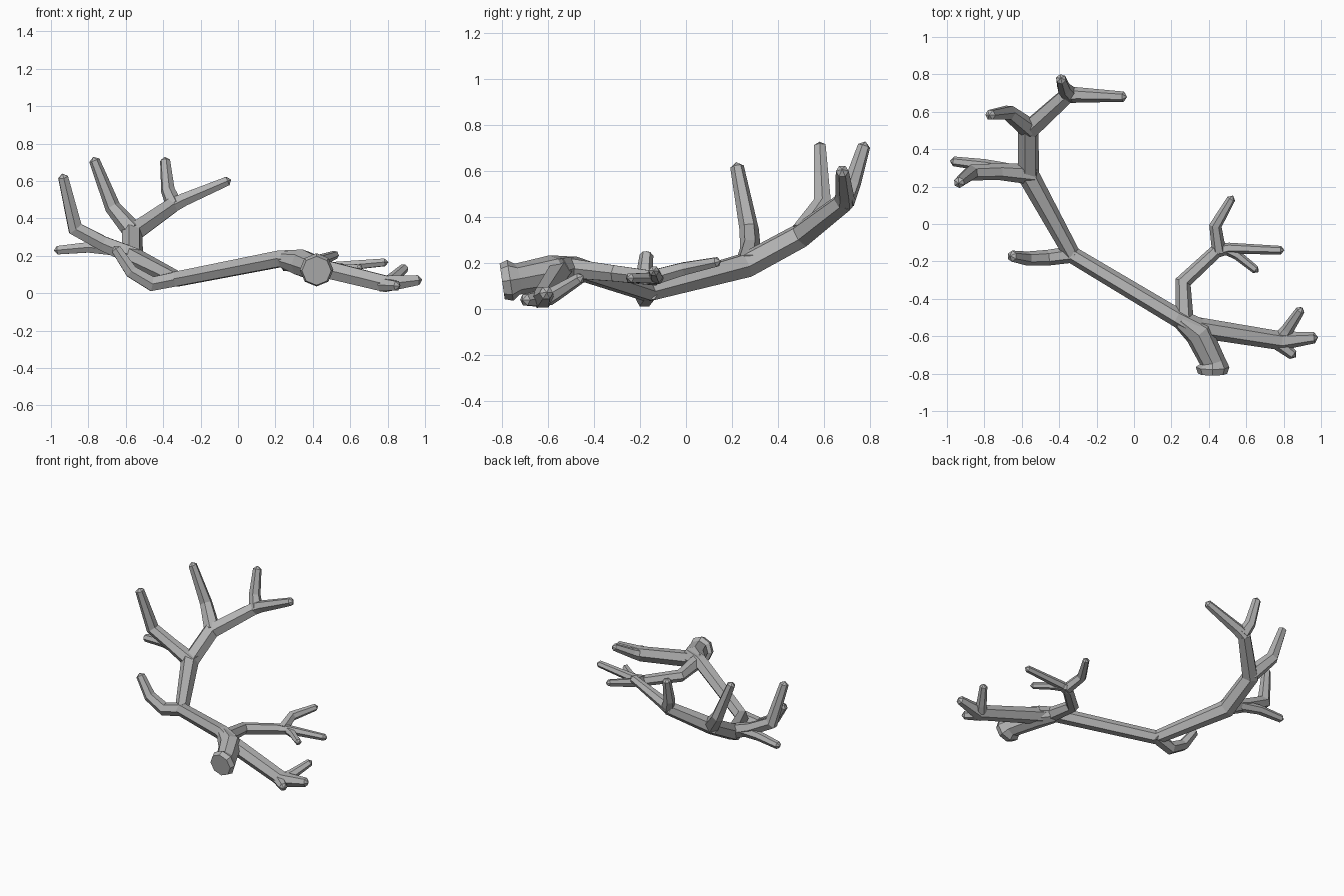
import bpy, bmesh, math
from mathutils import Vector

if "Cube" in bpy.data.objects:
    bpy.data.objects.remove(bpy.data.objects["Cube"], do_unlink=True)

mat = bpy.data.materials.new("bone grey")
mat.use_nodes = True
grey = (0.45, 0.45, 0.45, 1)
mat.diffuse_color = grey
mat.node_tree.nodes["Principled BSDF"].inputs["Base Color"].default_value = grey


def limb(name, path, sides=6, cap=0.02):
    """Faceted tube through (x, y, z, radius) points, mitred at bends, with a pointed tip."""
    pts = [Vector(p[:3]) for p in path]
    radii = [p[3] for p in path]
    dirs = [(b - a).normalized() for a, b in zip(pts, pts[1:])]
    bm = bmesh.new()
    rings = []
    side = dirs[0].cross(Vector((0, 0, 1))).normalized()
    for i, p in enumerate(pts):
        d_in = dirs[max(i - 1, 0)]
        d_out = dirs[min(i, len(dirs) - 1)]
        plane = (d_in + d_out).normalized()
        up = side.cross(d_in)
        ring = []
        for k in range(sides):
            a = math.tau * k / sides
            off = (side * math.cos(a) + up * math.sin(a)) * radii[i]
            off -= d_in * (off.dot(plane) / d_in.dot(plane))
            ring.append(bm.verts.new(p + off))
        rings.append(ring)
        side = d_in.rotation_difference(d_out) @ side
    for r, s in zip(rings, rings[1:]):
        for k in range(sides):
            n = (k + 1) % sides
            bm.faces.new((r[k], r[n], s[n], s[k]))
    bm.faces.new(rings[0][::-1])
    apex = bm.verts.new(pts[-1] + dirs[-1] * cap)
    for k in range(sides):
        bm.faces.new((rings[-1][k], rings[-1][(k + 1) % sides], apex))
    bmesh.ops.recalc_face_normals(bm, faces=bm.faces)
    mesh = bpy.data.meshes.new(name)
    bm.to_mesh(mesh)
    bm.free()
    mesh.materials.append(mat)
    bpy.context.collection.objects.link(bpy.data.objects.new(name, mesh))


# Flared base and thick stem
limb("base_stem", [(.42, -.80, .12, .078), (.42, -.765, .125, .09), (.42, -.735, .13, .068),
                   (.345, -.58, .16, .075), (.25, -.51, .18, .052)], sides=8)

# Main beam sweeping back and up
limb("main_beam", [(.34, -.56, .17, .06), (.23, -.5, .185, .05), (-.33, -.165, .075, .045),
                   (-.565, .26, .19, .058), (-.565, .5, .32, .056), (-.35, .695, .47, .046)])

# Lower front branch with three points
limb("front_branch", [(.32, -.55, .165, .055), (.79, -.625, .05, .05), (.965, -.608, .07, .03)])
limb("front_inner_point", [(.79, -.605, .05, .04), (.82, -.565, .07, .034), (.89, -.46, .135, .025)])
limb("front_outer_point", [(.77, -.635, .045, .04), (.85, -.70, .04, .028)])

# Second branch with three points
limb("middle_branch", [(.27, -.53, .18, .05), (.262, -.31, .155, .04), (.44, -.145, .135, .036),
                       (.51, -.13, .14, .03), (.785, -.14, .165, .023)])
limb("middle_back_point", [(.455, -.15, .135, .038), (.435, -.01, .175, .032), (.52, .135, .205, .023)])
limb("middle_front_point", [(.47, -.125, .135, .03), (.55, -.165, .135, .026), (.65, -.245, .135, .022)])

# Short tine at the lowest bend
limb("bend_tine", [(-.31, -.16, .08, .045), (-.46, -.18, .05, .042), (-.57, -.185, .115, .038),
                   (-.652, -.172, .235, .03)])

# Forked tine on the outer side
limb("outer_tine", [(-.54, .265, .19, .055), (-.72, .28, .265, .045), (-.87, .275, .345, .042),
                    (-.935, .222, .62, .03)])
limb("outer_low_point", [(-.66, .285, .235, .038), (-.8, .315, .245, .032), (-.965, .335, .23, .026)])

# Upper fork
limb("upper_outer_tine", [(-.56, .51, .33, .055), (-.67, .595, .46, .042), (-.768, .583, .71, .029)])
limb("crown_point", [(-.34, .69, .47, .046), (-.375, .725, .55, .038), (-.39, .775, .71, .028)])
limb("crown_inner_point", [(-.36, .69, .465, .046), (-.29, .69, .5, .04), (-.055, .68, .6, .028)])
